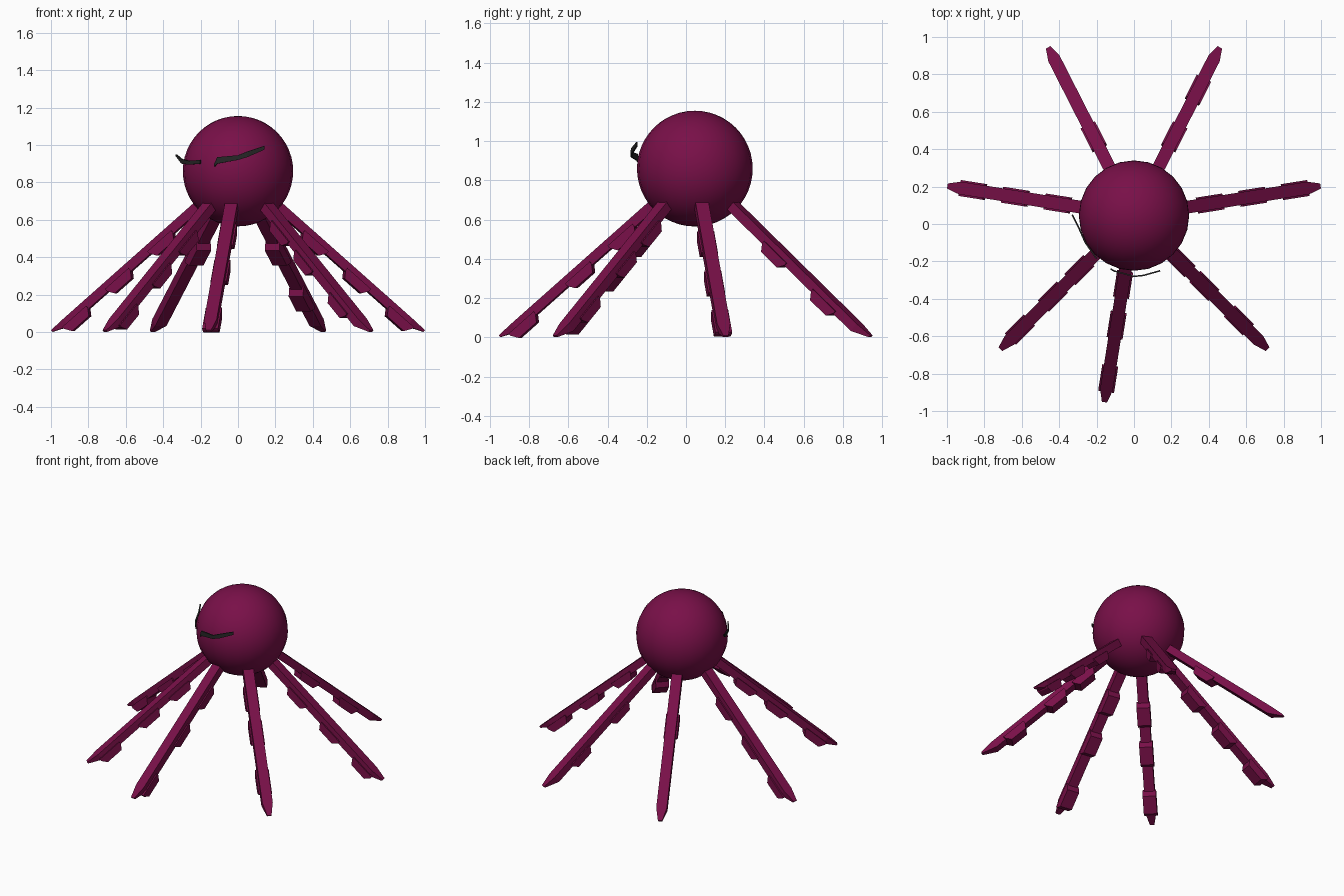
import bpy, bmesh
from math import radians, cos, sin, atan2, hypot
from mathutils import Vector, Matrix

cube = bpy.data.objects.get("Cube")
if cube:
    bpy.data.objects.remove(cube)


def material(name, rgb):
    m = bpy.data.materials.new(name)
    m.use_nodes = True
    m.diffuse_color = (*rgb, 1)
    bsdf = m.node_tree.nodes["Principled BSDF"]
    bsdf.inputs["Base Color"].default_value = (*rgb, 1)
    bsdf.inputs["Roughness"].default_value = 0.7
    return m


purple = material("plum skin", (0.19, 0.005, 0.065))
black = material("black marking", (0.02, 0.02, 0.02))


def finish(name, bm, mat):
    bmesh.ops.recalc_face_normals(bm, faces=bm.faces)
    me = bpy.data.meshes.new(name)
    bm.to_mesh(me)
    bm.free()
    me.materials.append(mat)
    ob = bpy.data.objects.new(name, me)
    bpy.context.collection.objects.link(ob)
    return ob


def loft(bm, sections):
    """Box loft; each section is (distance, half width, top, bottom)."""
    rings = [[bm.verts.new(p) for p in
              ((s, -w, t), (s, w, t), (s, w, b), (s, -w, b))]
             for s, w, t, b in sections]
    for a, c in zip(rings, rings[1:]):
        for i in range(4):
            j = (i + 1) % 4
            bm.faces.new((a[i], a[j], c[j], c[i]))
    bm.faces.new(rings[0])
    bm.faces.new(rings[-1])


# Round head
CENTRE = Vector((0, 0.045, 0.86))
bpy.ops.mesh.primitive_uv_sphere_add(segments=24, ring_count=24, radius=0.295,
                                     location=CENTRE)
head = bpy.context.object
head.name = "head"
head.data.materials.append(purple)
bpy.ops.object.shade_smooth()

# Straight legs running down from inside the head to the ground
START, END, TOP = 0.12, 1.01, 0.79
LENGTH = hypot(END - START, TOP - 0.01)
PITCH = atan2(TOP - 0.01, END - START)


def leg(name, angle, pads):
    place = (Matrix.Translation((0, CENTRE.y, 0))
             @ Matrix.Rotation(radians(angle), 4, 'Z')
             @ Matrix.Translation((START, 0, TOP))
             @ Matrix.Rotation(PITCH, 4, 'Y'))
    bm = bmesh.new()
    loft(bm, [(0, 0.034, 0, -0.05),
              (LENGTH - 0.09, 0.034, 0, -0.05),
              (LENGTH, 0.014, 0, -0.012)])
    bm.transform(place)
    finish(name, bm, purple)
    # Sucker pads under the leg
    bm = bmesh.new()
    for r in pads:
        s = (r + 0.04 - START) / cos(PITCH)
        loft(bm, [(s - 0.085, 0.043, -0.03, -0.045),
                  (s - 0.06, 0.043, -0.03, -0.082),
                  (s + 0.06, 0.043, -0.03, -0.082),
                  (s + 0.085, 0.043, -0.03, -0.045)])
    bm.transform(place)
    finish(name + "_sucker_pads", bm, purple)


leg("left_leg", 9, (0.40, 0.63, 0.86))
leg("back_left_leg", 63, (0.46, 0.74))
leg("back_right_leg", 117, (0.46,))
leg("right_leg", 171, (0.40, 0.63, 0.86))
leg("front_right_leg", 225, (0.40, 0.60, 0.85))
leg("front_leg", 261, (0.36, 0.58, 0.87))
leg("front_left_leg", 315, (0.34, 0.52, 0.78))


# Jagged thin brow marks standing just off the head
def brow(name, points):
    """Ribbon; each point is (x, y, lower z, upper z)."""
    bm = bmesh.new()
    rows = [(bm.verts.new((x, y, lo)), bm.verts.new((x, y, hi)))
            for x, y, lo, hi in points]
    for a, b in zip(rows, rows[1:]):
        bm.faces.new((a[0], b[0], b[1], a[1]))
    ob = finish(name, bm, black)
    mod = ob.modifiers.new("thickness", 'SOLIDIFY')
    mod.thickness = 0.008
    mod.offset = 0


brow("front_brow", [(-0.125, -0.24, 0.885, 0.90), (-0.11, -0.25, 0.90, 0.935),
                    (0.0, -0.28, 0.92, 0.945), (0.05, -0.275, 0.935, 0.965),
                    (0.14, -0.25, 0.975, 0.995)])
brow("side_brow", [(-0.33, 0.05, 0.94, 0.95), (-0.30, -0.01, 0.90, 0.925),
                   (-0.26, -0.10, 0.895, 0.915), (-0.20, -0.185, 0.90, 0.92)])
